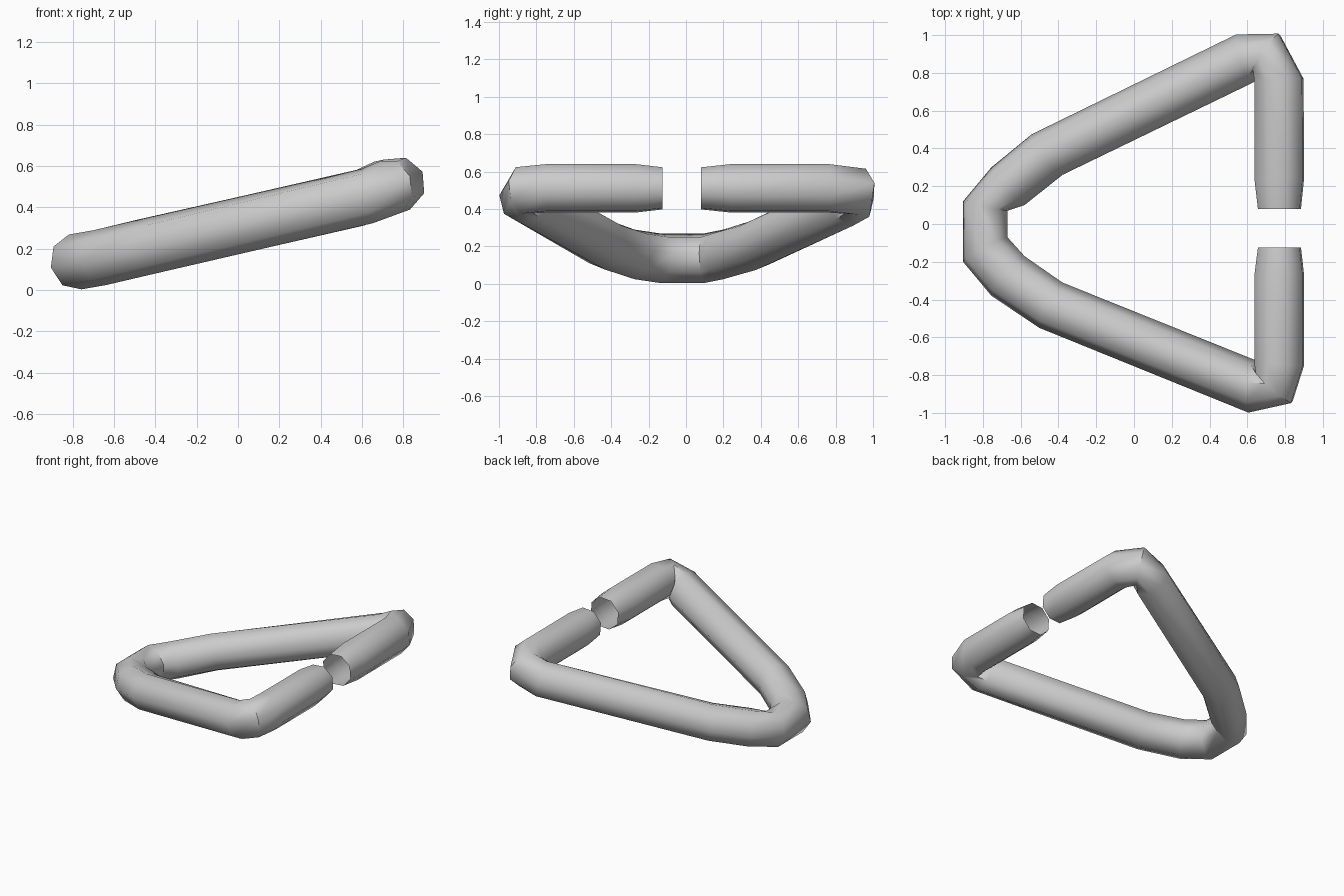
import bpy, bmesh
from math import cos, sin, radians, pi
from mathutils import Vector

if "Cube" in bpy.data.objects:
    bpy.data.objects.remove(bpy.data.objects["Cube"])

SIDES, RADIUS, SLOPE = 8, 0.136, 0.232

# Rings along the bent tube: outer xy, inner xy, centre z, twist in degrees
rings = [
    ((0.887, 0.08), (0.653, 0.08), 0.51, 14),
    ((0.904, 0.24), (0.634, 0.24), 0.51, 14),
    ((0.901, 0.77), (0.634, 0.755), 0.51, 14),
    ((0.772, 1.01), (0.635, 0.80), 0.495, 12),
    ((0.545, 1.005), (0.632, 0.75), 0.445, 9),
    ((-0.54, 0.475), (-0.38, 0.26), 0.207, 3),
    ((-0.755, 0.30), (-0.58, 0.10), 0.157, 0),
    ((-0.905, 0.12), (-0.67, 0.07), 0.136, 0),
    ((-0.905, -0.20), (-0.67, -0.07), 0.136, 0),
    ((-0.755, -0.38), (-0.58, -0.17), 0.157, 0),
    ((-0.50, -0.55), (-0.38, -0.31), 0.21, 3),
    ((0.61, -1.0), (0.64, -0.72), 0.455, 9),
    ((0.84, -0.95), (0.645, -0.775), 0.50, 12),
    ((0.904, -0.75), (0.634, -0.74), 0.51, 14),
    ((0.904, -0.27), (0.634, -0.27), 0.51, 14),
    ((0.887, -0.125), (0.653, -0.125), 0.51, 14),
]

# Open octagonal tube skinned over the rings
bm = bmesh.new()
normal = Vector((-SLOPE, 0, 1)).normalized()
loops = []
for i, (outer, inner, z, twist) in enumerate(rings):
    o, n = Vector(outer), Vector(inner)
    mid, half = (o + n) / 2, (o - n) / 2
    centre = Vector((mid.x, mid.y, z))
    u = Vector((half.x, half.y, half.x * SLOPE))
    r = 0.118 if i in (0, len(rings) - 1) else RADIUS
    loop = []
    for k in range(SIDES):
        a = radians(twist) + 2 * pi * k / SIDES
        loop.append(bm.verts.new(centre + u * cos(a) + normal * r * sin(a)))
    loops.append(loop)
for a, b in zip(loops, loops[1:]):
    for k in range(SIDES):
        j = (k + 1) % SIDES
        bm.faces.new((a[k], b[k], b[j], a[j]))
bmesh.ops.recalc_face_normals(bm, faces=bm.faces)

mesh = bpy.data.meshes.new("bent_tube_ring")
bm.to_mesh(mesh)
bm.free()
tube = bpy.data.objects.new("bent_tube_ring", mesh)
bpy.context.collection.objects.link(tube)

# Smooth barrel with sharp creases at the tight bends
bpy.context.view_layer.objects.active = tube
tube.select_set(True)
bpy.ops.object.shade_smooth_by_angle(angle=radians(52))
